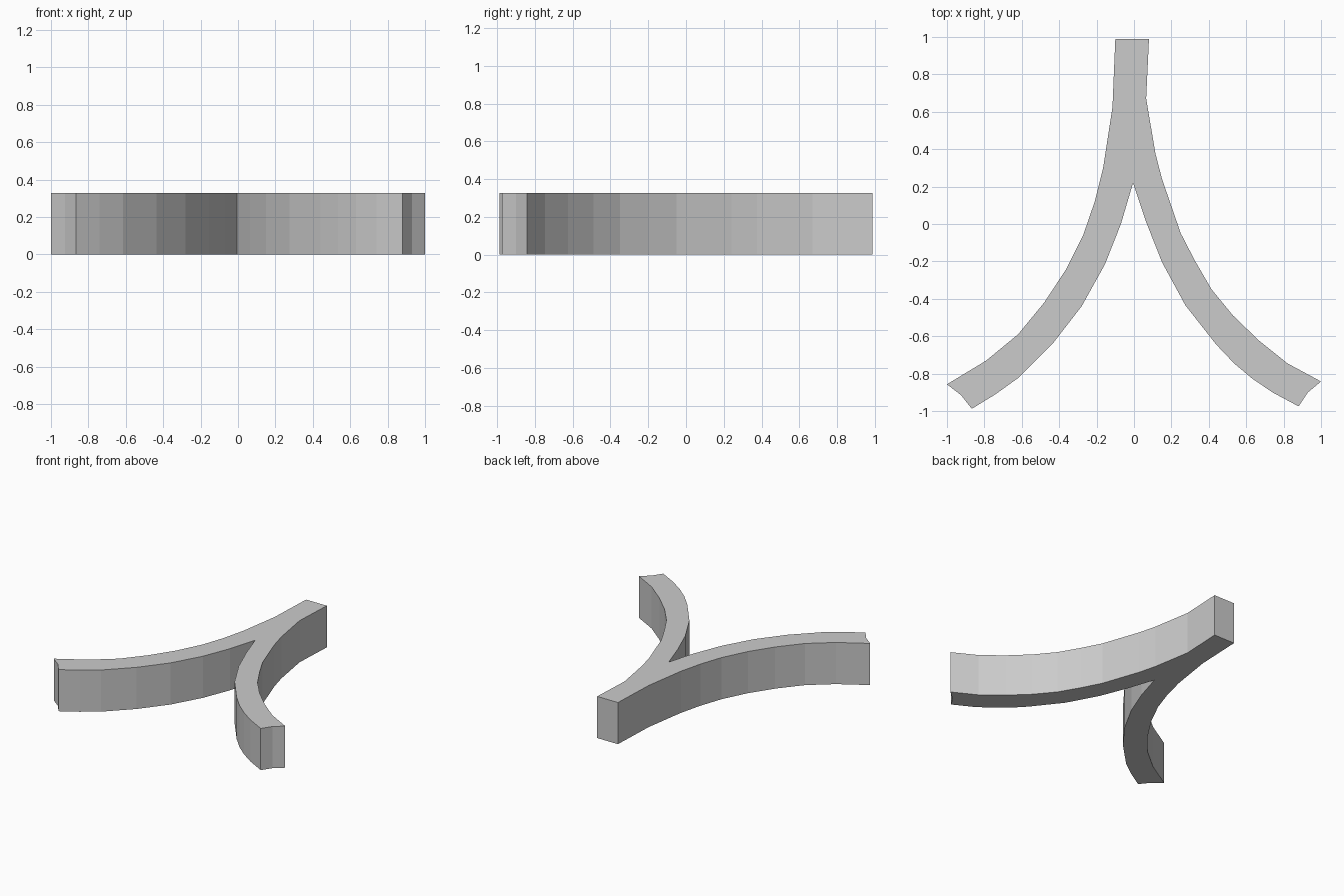
import bpy, bmesh

if "Cube" in bpy.data.objects:
    bpy.data.objects.remove(bpy.data.objects["Cube"])

HEIGHT = 0.327

# Top-view outline, split into the edges of the forked track
left_outer = [(-0.10, 0.988), (-0.115, 0.625), (-0.165, 0.30), (-0.21, 0.12), (-0.27, -0.055),
              (-0.365, -0.245), (-0.48, -0.42), (-0.62, -0.59), (-0.79, -0.73), (-1.0, -0.857)]
left_end = [(-0.925, -0.915)]
left_inner = [(-0.867, -0.988), (-0.74, -0.91), (-0.615, -0.82), (-0.435, -0.64),
              (-0.28, -0.44), (-0.155, -0.215), (-0.07, 0.0)]
crotch = [(-0.005, 0.22)]
right_inner = [(0.065, 0.01), (0.15, -0.205), (0.275, -0.435), (0.44, -0.645),
               (0.535, -0.745), (0.63, -0.825), (0.74, -0.90), (0.88, -0.975)]
right_end = [(0.93, -0.90)]
right_outer = [(1.0, -0.842), (0.82, -0.745), (0.67, -0.625), (0.53, -0.49), (0.415, -0.35),
               (0.325, -0.195), (0.25, -0.05), (0.15, 0.24), (0.115, 0.375),
               (0.065, 0.67), (0.08, 0.988)]
outline = (left_outer + left_end + left_inner + crotch
           + right_inner + right_end + right_outer)

# Extrude the outline into a solid block
bm = bmesh.new()
base = bm.faces.new([bm.verts.new((x, y, 0)) for x, y in outline])
top = bmesh.ops.extrude_face_region(bm, geom=[base], use_keep_orig=True)
bmesh.ops.translate(bm, vec=(0, 0, HEIGHT),
                    verts=[g for g in top["geom"] if isinstance(g, bmesh.types.BMVert)])
bmesh.ops.recalc_face_normals(bm, faces=bm.faces[:])

mesh = bpy.data.meshes.new("forked_track")
bm.to_mesh(mesh)
bm.free()
track = bpy.data.objects.new("forked_track", mesh)
bpy.context.collection.objects.link(track)
